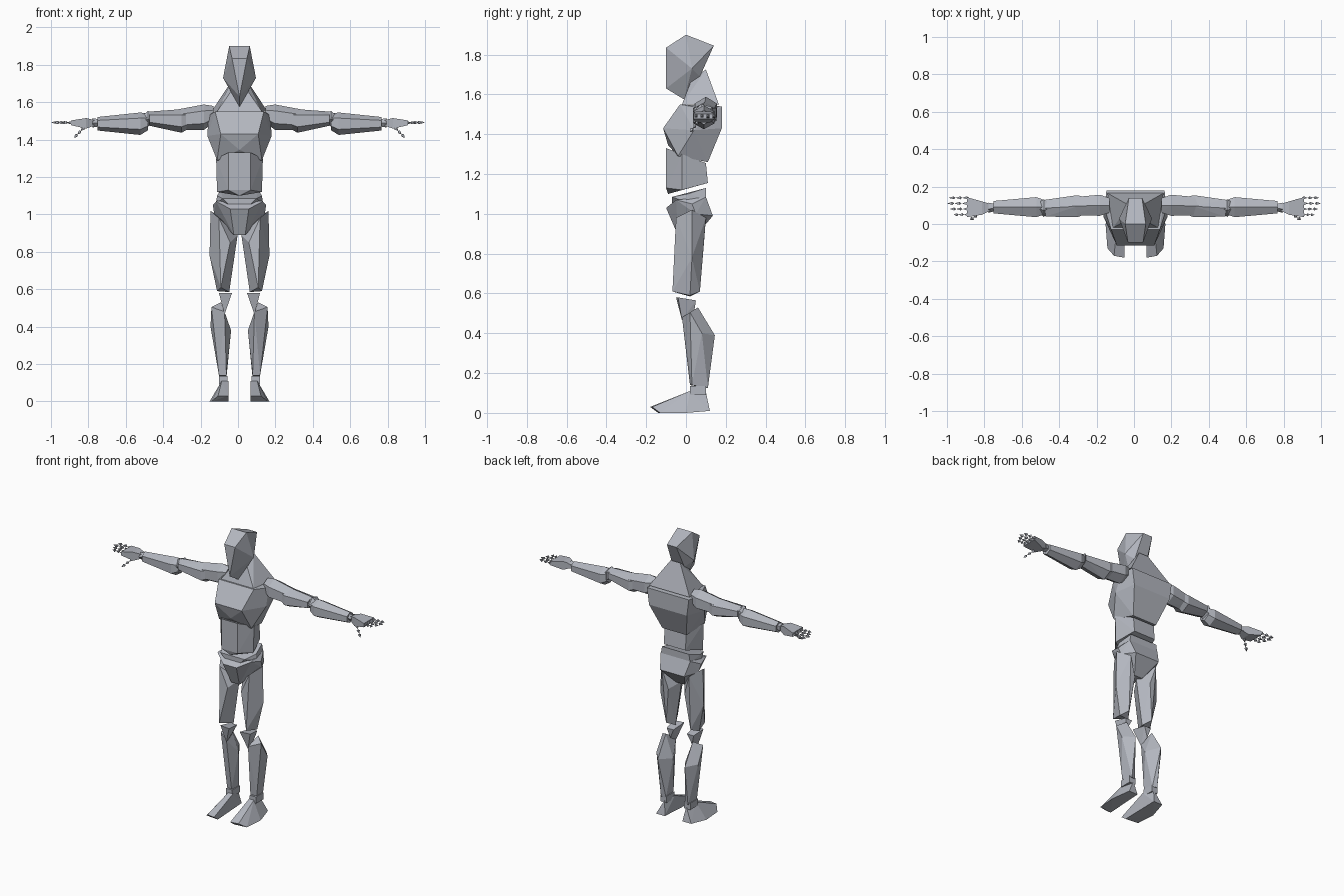
import bpy
import bmesh
from math import cos, sin, pi
from mathutils import Vector

cube = bpy.data.objects.get("Cube")
if cube:
    bpy.data.objects.remove(cube, do_unlink=True)

CENTRE = 0.008
LEFT, RIGHT = 1, -1

COLOUR = (0.45, 0.47, 0.52, 1.0)
grey = bpy.data.materials.new("blue_grey")
grey.use_nodes = True
grey.diffuse_color = COLOUR
for node in grey.node_tree.nodes:
    if node.type == "BSDF_PRINCIPLED":
        node.inputs["Base Color"].default_value = COLOUR


def add_hull(bm, points):
    """Wrap a faceted convex shell around a handful of corner points."""
    verts = [bm.verts.new(p) for p in points]
    result = bmesh.ops.convex_hull(bm, input=verts)
    loose = [v for v in verts if v.is_valid and not v.link_faces]
    bmesh.ops.delete(bm, geom=loose, context="VERTS")
    return result


def finish(name, bm):
    """Turn a bmesh into a flat shaded object."""
    bmesh.ops.recalc_face_normals(bm, faces=bm.faces[:])
    mesh = bpy.data.meshes.new(name)
    bm.to_mesh(mesh)
    bm.free()
    mesh.materials.append(grey)
    obj = bpy.data.objects.new(name, mesh)
    bpy.context.scene.collection.objects.link(obj)
    return obj


def placed(points, side):
    return [(side * x + CENTRE, y, z) for x, y, z in points]


def torso_part(name, half):
    """A symmetrical part described by the corners of its left half."""
    corners = placed(half, LEFT)
    corners += placed([p for p in half if p[0] > 0], RIGHT)
    bm = bmesh.new()
    add_hull(bm, corners)
    finish(name, bm)


def limb_part(name, corners):
    """A part made once for each side of the body."""
    for label, side in (("left", LEFT), ("right", RIGHT)):
        bm = bmesh.new()
        add_hull(bm, placed(corners, side))
        finish(label + "_" + name, bm)


def rings(sections, sides=6):
    """Corners of cross-sections along the arm: x, y, z, depth, height."""
    corners = []
    for x, y, z, depth, height in sections:
        for i in range(sides):
            angle = 2 * pi * (i + 0.5) / sides
            corners.append((x, y + depth * cos(angle), z + height * sin(angle)))
    return corners


def spindle(start, end, radius):
    """Corners of a small pointed finger bone."""
    start, end = Vector(start), Vector(end)
    along = (end - start).normalized()
    across = along.orthogonal().normalized()
    third = along.cross(across)
    waist = start.lerp(end, 0.3)
    corners = [start, end]
    for direction in (across, -across, third, -third):
        corners.append(waist + direction * radius)
    return [tuple(c) for c in corners]


# Head, tapering to the chin
torso_part("head", [
    (.055, 0, 1.9), (.04, -.1, 1.835), (.088, .03, 1.73), (0, -.1, 1.63),
    (0, -.01, 1.575), (.035, .14, 1.845), (.045, .07, 1.69)])

# Neck sloping down into the upper back
torso_part("neck", [
    (.15, .165, 1.55), (.12, -.02, 1.55), (.04, .02, 1.63),
    (.035, .1, 1.725), (.03, .03, 1.68)])

# Ribcage
torso_part("chest", [
    (.13, -.03, 1.55), (.172, .04, 1.42), (.1, -.115, 1.43),
    (.12, -.04, 1.29), (.09, .11, 1.26), (.155, .18, 1.54),
    (.14, .18, 1.43), (0, -.09, 1.345), (.165, .08, 1.53)])

# Belly block, waist band and pelvis
torso_part("abdomen", [
    (.06, -.1, 1.33), (.06, -.1, 1.13), (.125, -.02, 1.3),
    (.12, -.02, 1.12), (.08, .1, 1.255), (.08, .11, 1.155),
    (0, -.09, 1.1)])
torso_part("waist", [
    (.09, -.07, 1.085), (.12, .01, 1.1), (.1, .1, 1.13),
    (.06, -.07, 1.055), (.11, .1, 1.07), (.125, 0, 1.06)])
torso_part("pelvis", [
    (.125, -.05, 1.07), (.05, -.1, 1.03), (.142, .03, 1.05),
    (.11, .1, 1.085), (.09, .135, .99), (.03, -.04, .89),
    (.03, .05, .89), (.135, .05, 1)])

# Legs
limb_part("thigh", [
    (.155, .03, 1.02), (.16, .03, .78), (.12, .02, .59), (.01, .02, .89),
    (.055, .02, .585), (.11, -.05, .98), (.1, -.068, .61),
    (.05, -.05, .85), (.1, .1, .98), (.09, .07, .61), (.06, .09, .85)])
limb_part("knee", [
    (.04, -.05, .58), (.11, -.04, .58), (.05, .05, .565),
    (.1, .05, .565), (.08, -.02, .465), (.08, .04, .5)])
limb_part("shin", [
    (.15, .02, .505), (.08, -.02, .48), (.1, .06, .53), (.155, .08, .4),
    (.045, .06, .38), (.1, .145, .39), (.07, .02, .14),
    (.11, .03, .14), (.07, .1, .125), (.1, .11, .125)])
limb_part("ankle", rings([]) + [
    (x, y, z) for x in (.065, .11) for y in (.02, .1) for z in (.09, .135)])
limb_part("foot", [
    (.06, -.18, .03), (.115, -.17, .03), (.06, -.14, 0), (.15, -.13, 0),
    (.16, 0, 0), (.065, .12, .01), (.13, .12, .01), (.08, .1, .105),
    (.06, .02, .11), (.095, .02, .11)])

# Arms held straight out
limb_part("shoulder", rings([
    (.14, .1, 1.535, .045, .045), (.19, .1, 1.52, .065, .068),
    (.34, .095, 1.505, .055, .055)]))
limb_part("upper_arm", rings([
    (.24, .1, 1.515, .04, .04), (.31, .095, 1.5, .068, .063),
    (.48, .085, 1.512, .052, .038)]))
limb_part("elbow", rings([
    (.46, .09, 1.52, .03, .025), (.49, .09, 1.51, .052, .045),
    (.52, .09, 1.5, .03, .03)], 5))
limb_part("forearm", rings([
    (.49, .09, 1.495, .045, .045), (.53, .09, 1.485, .062, .06),
    (.76, .09, 1.485, .038, .036)]))
limb_part("wrist", rings([
    (.75, .09, 1.49, .02, .02), (.785, .09, 1.49, .03, .026)], 5))
limb_part("hand", rings([
    (.775, .09, 1.49, .025, .02), (.82, .085, 1.487, .05, .04),
    (.9, .09, 1.49, .075, .018)], 4))

# Fingers and thumbs, each a chain of little pointed bones
for label, side in (("left", LEFT), ("right", RIGHT)):
    chains = []
    for i, reach in enumerate((.965, .985, 1, .99)):
        y = .05 + .03 * i
        tip = reach - side * CENTRE
        chains.append(("finger_%d" % (i + 1), (.89, y, 1.49), (tip, y, 1.492)))
    chains.append(("thumb", (.83, .06, 1.465), (.885, .02, 1.41)))
    for name, root, tip in chains:
        bm = bmesh.new()
        root, tip = Vector(root), Vector(tip)
        for k in range(3):
            bone = spindle(root.lerp(tip, k / 3), root.lerp(tip, (k + 1) / 3), .011)
            add_hull(bm, placed(bone, side))
        finish(label + "_" + name, bm)
